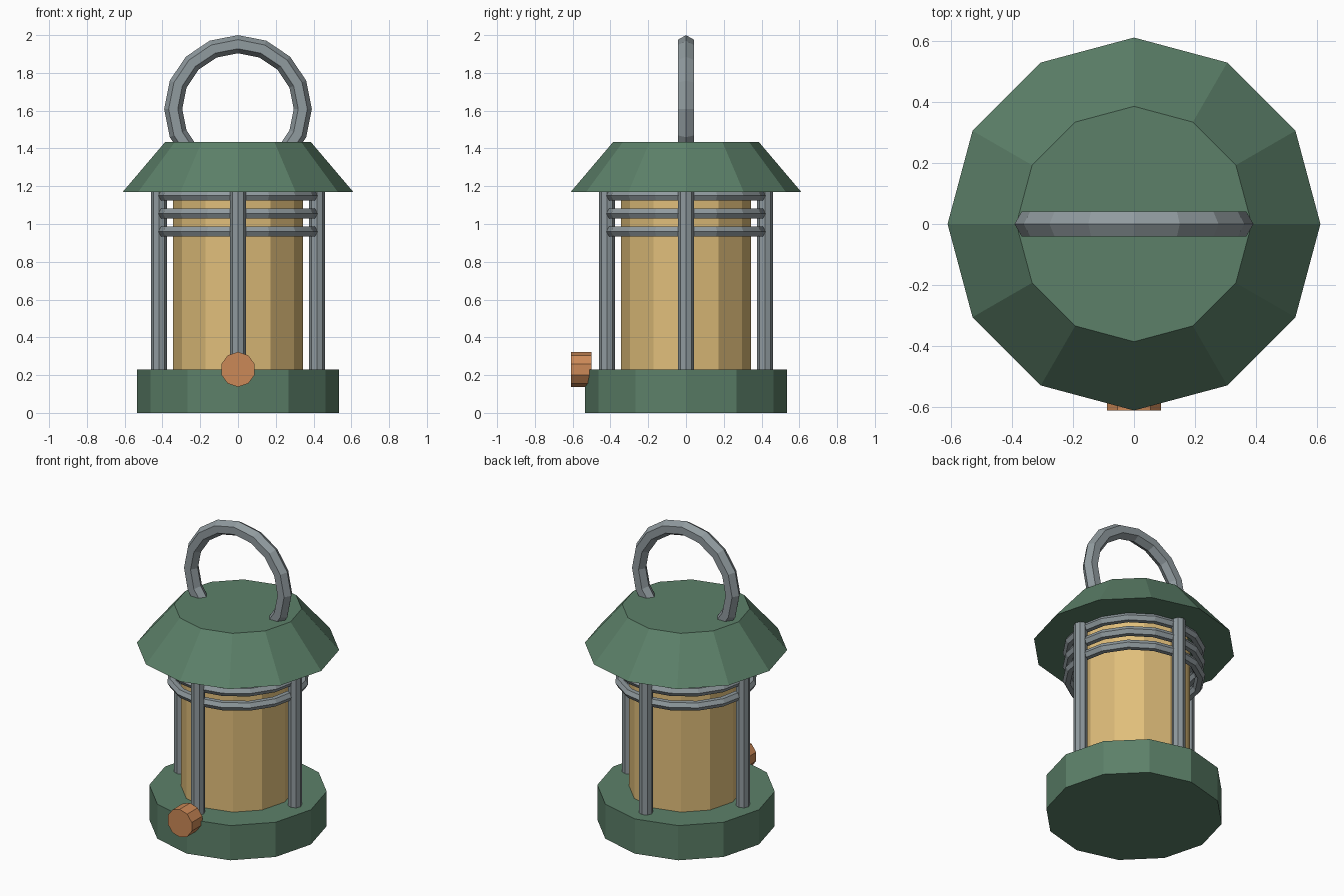
import bpy
import bmesh
from math import cos, sin, pi, tau
from mathutils import Matrix

default_cube = bpy.data.objects.get("Cube")
if default_cube:
    bpy.data.objects.remove(default_cube, do_unlink=True)


def make_material(name, rgb):
    mat = bpy.data.materials.new(name)
    mat.use_nodes = True
    color = (*rgb, 1.0)
    mat.diffuse_color = color
    node = next(n for n in mat.node_tree.nodes if n.type == 'BSDF_PRINCIPLED')
    node.inputs["Base Color"].default_value = color
    return mat


green = make_material("painted green", (0.107, 0.216, 0.141))
metal = make_material("grey metal", (0.28, 0.325, 0.345))
amber = make_material("amber glass", (0.745, 0.515, 0.195))
copper = make_material("copper", (0.60, 0.25, 0.095))


def finish(name, bm, mat, matrix):
    bmesh.ops.recalc_face_normals(bm, faces=bm.faces)
    mesh = bpy.data.meshes.new(name)
    bm.to_mesh(mesh)
    bm.free()
    mesh.materials.append(mat)
    obj = bpy.data.objects.new(name, mesh)
    obj.matrix_world = matrix
    bpy.context.collection.objects.link(obj)
    return obj


def drum(name, mat, sides, r_low, r_high, height, matrix):
    """Capped prism or frustum rising from its origin, first corner on +x."""
    bm = bmesh.new()
    loops = []
    for r, z in ((r_low, 0), (r_high, height)):
        loops.append([bm.verts.new((r * cos(tau * i / sides), r * sin(tau * i / sides), z))
                      for i in range(sides)])
    low, high = loops
    bm.faces.new(low)
    bm.faces.new(high)
    for i in range(sides):
        j = (i + 1) % sides
        bm.faces.new((low[i], low[j], high[j], high[i]))
    return finish(name, bm, mat, matrix)


def ring(name, mat, radius, tube, matrix, segments=16, sides=6):
    """Faceted torus around its local z axis."""
    bm = bmesh.new()
    grid = []
    for i in range(segments):
        a = tau * i / segments
        row = []
        for k in range(sides):
            b = tau * k / sides
            r = radius + tube * cos(b)
            row.append(bm.verts.new((r * cos(a), r * sin(a), tube * sin(b))))
        grid.append(row)
    for i in range(segments):
        for k in range(sides):
            n, m = (i + 1) % segments, (k + 1) % sides
            bm.faces.new((grid[i][k], grid[n][k], grid[n][m], grid[i][m]))
    return finish(name, bm, mat, matrix)


def at(x, y, z):
    return Matrix.Translation((x, y, z))


upright = Matrix.Rotation(pi / 2, 4, 'X')
BASE_TOP, ROOF_LOW, ROOF_TOP = 0.23, 1.17, 1.435

# Body
drum("base", green, 12, 0.535, 0.535, BASE_TOP, at(0, 0, 0))
drum("glass", amber, 12, 0.343, 0.343, ROOF_LOW - BASE_TOP + 0.02, at(0, 0, BASE_TOP - 0.01))
drum("roof", green, 12, 0.61, 0.385, ROOF_TOP - ROOF_LOW, at(0, 0, ROOF_LOW))

# Guard posts on the four axes
for i, side in enumerate(("left", "back", "right", "front")):
    a = i * pi / 2
    drum(side + "_post", metal, 8, 0.042, 0.042, ROOF_LOW - BASE_TOP + 0.02,
         at(0.418 * cos(a), 0.418 * sin(a), BASE_TOP - 0.01))

# Guard rings
for name, z in (("lower", 0.96), ("middle", 1.055), ("upper", 1.15)):
    ring(name + "_guard_ring", metal, 0.40, 0.03, at(0, 0, z))

# Carrying handle, its lower part sunk in the roof
ring("handle", metal, 0.343, 0.048, at(0, 0, 1.609) @ upright)

# Knob on the front of the base, with a corner at the top
drum("knob", copper, 10, 0.0925, 0.0925, 0.11,
     at(0, -0.50, 0.23) @ upright @ Matrix.Rotation(pi / 2, 4, 'Z'))
